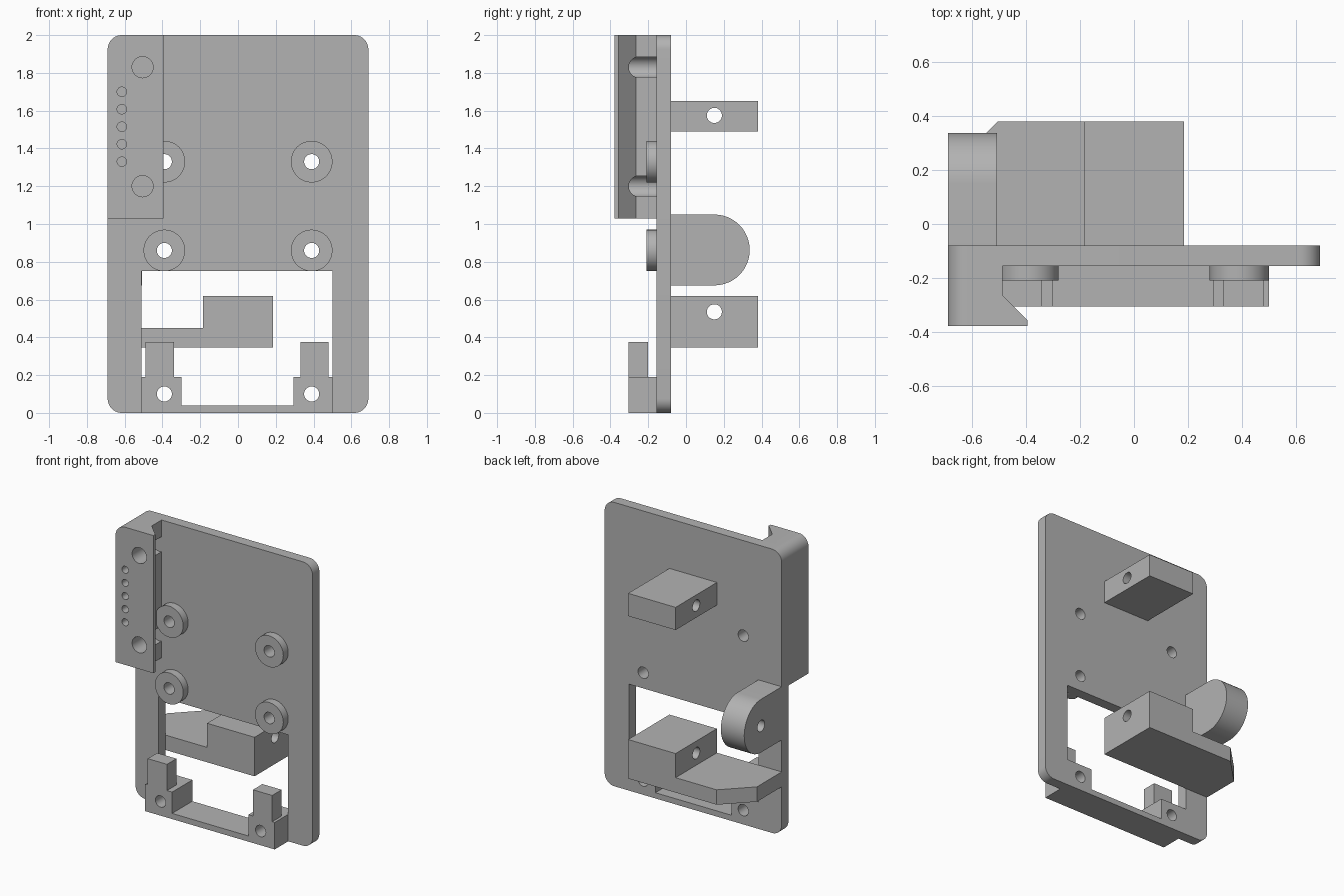
import bpy, bmesh
from math import sin, cos, pi, radians

if "Cube" in bpy.data.objects:
    bpy.data.objects.remove(bpy.data.objects["Cube"])

grey = bpy.data.materials.new("plain_grey")
grey.use_nodes = True
COLOUR = (0.45, 0.45, 0.45, 1)
grey.diffuse_color = COLOUR
grey.node_tree.nodes["Principled BSDF"].inputs["Base Color"].default_value = COLOUR


def place(axis, a, b, t):
    return {"x": (t, a, b), "y": (a, t, b), "z": (a, b, t)}[axis]


def prism(name, axis, outline, lo, hi, round_test=None, radius=0.075):
    """Extrude an outline along an axis, optionally rounding edges along y."""
    bm = bmesh.new()
    face = bm.faces.new([bm.verts.new(place(axis, a, b, lo)) for a, b in outline])
    grown = bmesh.ops.extrude_face_region(bm, geom=[face])["geom"]
    shift = place(axis, 0, 0, hi - lo)
    bmesh.ops.translate(bm, vec=shift, verts=[g for g in grown if isinstance(g, bmesh.types.BMVert)])
    bmesh.ops.recalc_face_normals(bm, faces=bm.faces)
    if round_test:
        edges = []
        for e in bm.edges:
            p, q = (v.co for v in e.verts)
            if abs(p.x - q.x) < 0.001 and abs(p.z - q.z) < 0.001 and round_test(p):
                edges.append(e)
        bmesh.ops.bevel(bm, geom=edges, offset=radius, segments=10, profile=0.5, affect="EDGES")
        bmesh.ops.recalc_face_normals(bm, faces=bm.faces)
    mesh = bpy.data.meshes.new(name)
    bm.to_mesh(mesh)
    bm.free()
    mesh.materials.append(grey)
    obj = bpy.data.objects.new(name, mesh)
    bpy.context.collection.objects.link(obj)
    return obj


def rect(a0, a1, b0, b1):
    return [(a0, b0), (a1, b0), (a1, b1), (a0, b1)]


def circle(a, b, r, n=40):
    return [(a + r * cos(2 * pi * i / n), b + r * sin(2 * pi * i / n)) for i in range(n)]


def cut(obj, axis, outlines, lo, hi):
    """Cut straight holes through a part, then discard the cutters."""
    for outline in outlines:
        cutter = prism("cutter", axis, outline, lo, hi)
        cutter.hide_render = True
        mod = obj.modifiers.new("cut", "BOOLEAN")
        mod.operation = "DIFFERENCE"
        mod.solver = "EXACT"
        mod.object = cutter
        bpy.context.view_layer.objects.active = obj
        bpy.ops.object.modifier_apply(modifier=mod.name)
        bpy.data.objects.remove(cutter)


FRONT, BACK = -0.155, -0.08
BORE = 0.04
boss_spots = [(x, z) for x in (-0.39, 0.39) for z in (0.86, 1.33)]
parts = []

# Back plate: rounded corners, window open at the bottom, four bores
plate = prism("back_plate", "y",
              [(-0.69, 0), (-0.51, 0), (-0.51, 0.75), (0.5, 0.75), (0.5, 0),
               (0.69, 0), (0.69, 2), (-0.69, 2)],
              FRONT, BACK, lambda p: abs(p.x) > 0.6)
cut(plate, "y", [circle(x, z, BORE) for x, z in boss_spots], -0.3, 0)
parts.append(plate)

# Ring bosses on the front
for i, (x, z) in enumerate(boss_spots):
    boss = prism(f"boss_{i + 1}", "y", circle(x, z, 0.11, 56), -0.21, FRONT)
    cut(boss, "y", [circle(x, z, BORE)], -0.3, 0)
    parts.append(boss)

# Foot bracket closing the window, with two upright posts
foot = prism("foot_bracket", "y",
             [(-0.51, 0), (0.5, 0), (0.5, 0.19), (0.295, 0.19), (0.295, 0.04),
              (-0.3, 0.04), (-0.3, 0.19), (-0.51, 0.19)], -0.305, BACK)
cut(foot, "y", [circle(x, 0.1, BORE) for x in (-0.39, 0.39)], -0.4, 0)
parts.append(foot)
for side, x in (("right", -0.49), ("left", 0.33)):
    parts.append(prism(f"post_{side}", "y", rect(x, x + 0.15, 0.19, 0.375), -0.305, -0.2))

# Hooked side clip with two large and five small blind holes
clip = prism("side_clip", "z",
             [(-0.69, FRONT), (-0.69, -0.378), (-0.395, -0.378), (-0.395, -0.357),
              (-0.487, -0.265), (-0.487, FRONT)],
             1.03, 2, lambda p: p.x < -0.68 and p.z > 1.9)
cut(clip, "y", [circle(-0.505, z, 0.056) for z in (1.2, 1.83)], -0.5, -0.1)
cut(clip, "y", [circle(-0.615, 1.33 + 0.0925 * i, 0.025, 24) for i in range(5)], -0.5, -0.1)
parts.append(clip)

# Drilled blocks behind the plate
for name, z0, z1, hole in (("upper_block", 1.49, 1.65, 1.575), ("lower_block", 0.345, 0.62, 0.535)):
    block = prism(name, "x", rect(BACK, 0.38, z0, z1), -0.185, 0.185)
    cut(block, "x", [circle(0.15, hole, BORE)], -0.4, 0.4)
    parts.append(block)

# Chamfered arm joining the lower block to the plate
parts.append(prism("arm", "z",
                   [(-0.185, BACK), (-0.185, 0.38), (-0.505, 0.38), (-0.69, 0.195), (-0.69, BACK)],
                   0.345, 0.45))

# Round-ended lug with a blind hole in its outer side
R = 0.1875
arc = [(0.15 + R * cos(t), 0.8625 + R * sin(t)) for t in (pi * (i / 24 - 0.5) for i in range(25))]
lug = prism("round_lug", "x", [(BACK, 0.8625 - R)] + arc + [(BACK, 0.8625 + R)], -0.69, -0.508)
cut(lug, "x", [circle(0.15, 0.8625, BORE)], -0.8, -0.56)
parts.append(lug)

# Smooth the round surfaces, keep corners crisp
bpy.ops.object.select_all(action="DESELECT")
for part in parts:
    part.select_set(True)
bpy.context.view_layer.objects.active = plate
bpy.ops.object.shade_smooth_by_angle(angle=radians(30))
